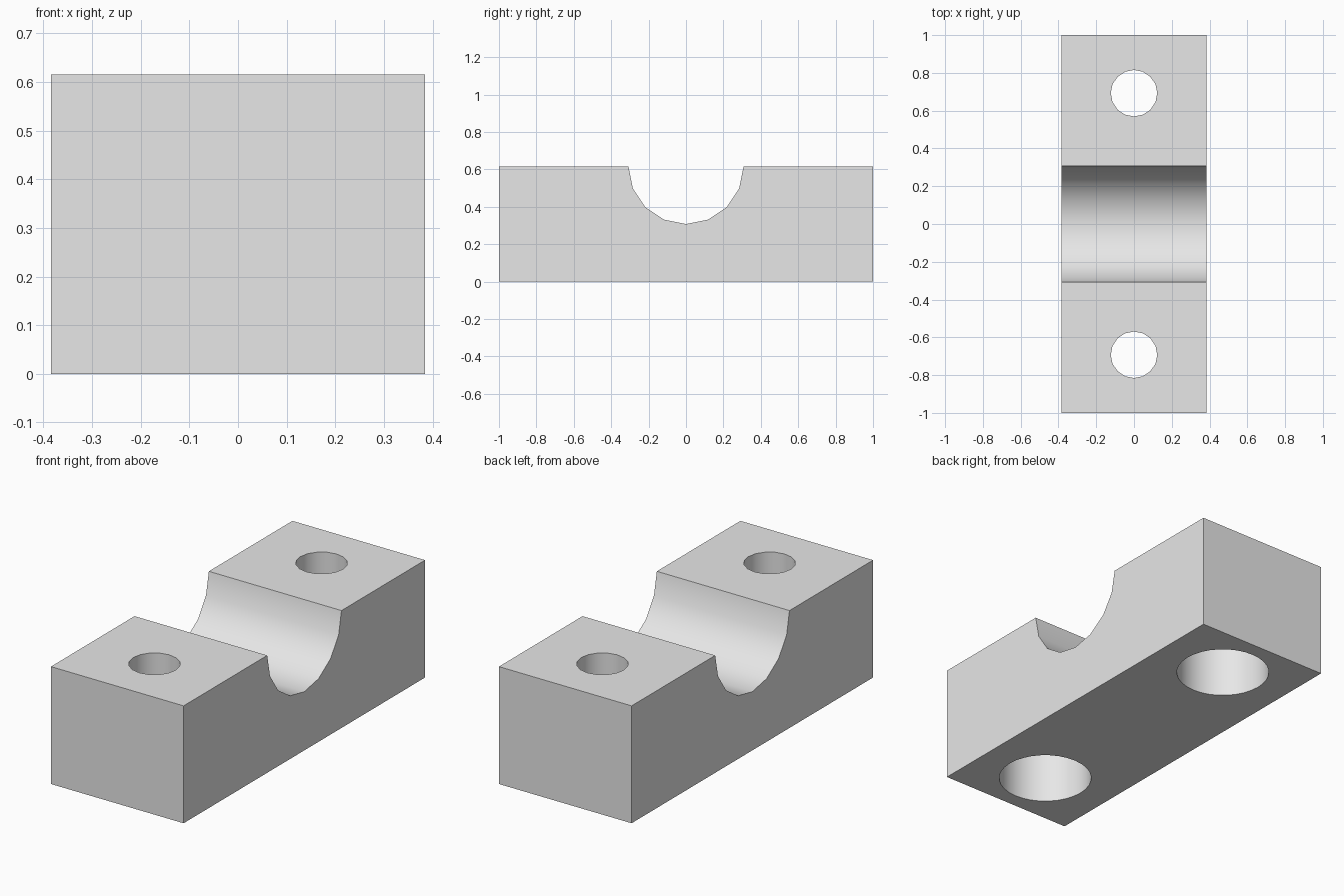
import bpy
import bmesh
import math

cube = bpy.data.objects.get("Cube")
if cube:
    bpy.data.objects.remove(cube, do_unlink=True)

UNIT = 1 / 13                      # the block is 26 units long
WIDTH, LENGTH, HEIGHT = 10 * UNIT, 26 * UNIT, 8 * UNIT
GROOVE_R, GROOVE_STEPS = 4 * UNIT, 8
HOLE_Y, HOLE_R, BORE_R, BORE_DEPTH = 9 * UNIT, 1.6 * UNIT, 3 * UNIT, 5 * UNIT

# Single grey finish
grey = bpy.data.materials.new("plain grey")
grey.use_nodes = True
colour = (0.8, 0.8, 0.8, 1)
grey.diffuse_color = colour
grey.node_tree.nodes["Principled BSDF"].inputs["Base Color"].default_value = colour

# Block: side profile with a half-round groove, extruded across the width
profile = [(-LENGTH / 2, HEIGHT), (-LENGTH / 2, 0), (LENGTH / 2, 0), (LENGTH / 2, HEIGHT)]
for i in range(GROOVE_STEPS + 1):
    a = math.pi * i / GROOVE_STEPS
    profile.append((GROOVE_R * math.cos(a), HEIGHT - GROOVE_R * math.sin(a)))

bm = bmesh.new()
side = bm.faces.new([bm.verts.new((-WIDTH / 2, y, z)) for y, z in profile])
ext = bmesh.ops.extrude_face_region(bm, geom=[side])
moved = [g for g in ext["geom"] if isinstance(g, bmesh.types.BMVert)]
bmesh.ops.translate(bm, verts=moved, vec=(WIDTH, 0, 0))
bmesh.ops.recalc_face_normals(bm, faces=bm.faces)
mesh = bpy.data.meshes.new("clamp_block")
bm.to_mesh(mesh)
bm.free()
mesh.materials.append(grey)
block = bpy.data.objects.new("clamp_block", mesh)
bpy.context.collection.objects.link(block)
bpy.context.view_layer.objects.active = block


def cut_round(radius, y, bottom, top, sides):
    """Cut an upright round hole out of the block."""
    bpy.ops.mesh.primitive_cylinder_add(vertices=sides, radius=radius, depth=top - bottom,
                                        location=(0, y, (bottom + top) / 2))
    cutter = bpy.context.object
    cutter.name = "hole_cutter"
    cutter.hide_render = True
    cutter.data.materials.append(grey)
    bpy.context.view_layer.objects.active = block
    mod = block.modifiers.new("hole", "BOOLEAN")
    mod.operation = "DIFFERENCE"
    mod.solver = "EXACT"
    mod.object = cutter
    bpy.ops.object.modifier_apply(modifier=mod.name)
    bpy.data.objects.remove(cutter, do_unlink=True)


# Bolt holes with wide counterbores from below
for sign in (-1, 1):
    cut_round(BORE_R, sign * HOLE_Y, -0.1, BORE_DEPTH, 32)
    cut_round(HOLE_R, sign * HOLE_Y, BORE_DEPTH - 0.05, HEIGHT + 0.1, 16)

# Smooth the curved walls, keep the block edges sharp
bpy.ops.object.select_all(action="DESELECT")
block.select_set(True)
bpy.context.view_layer.objects.active = block
bpy.ops.object.shade_smooth_by_angle(angle=math.radians(30))
